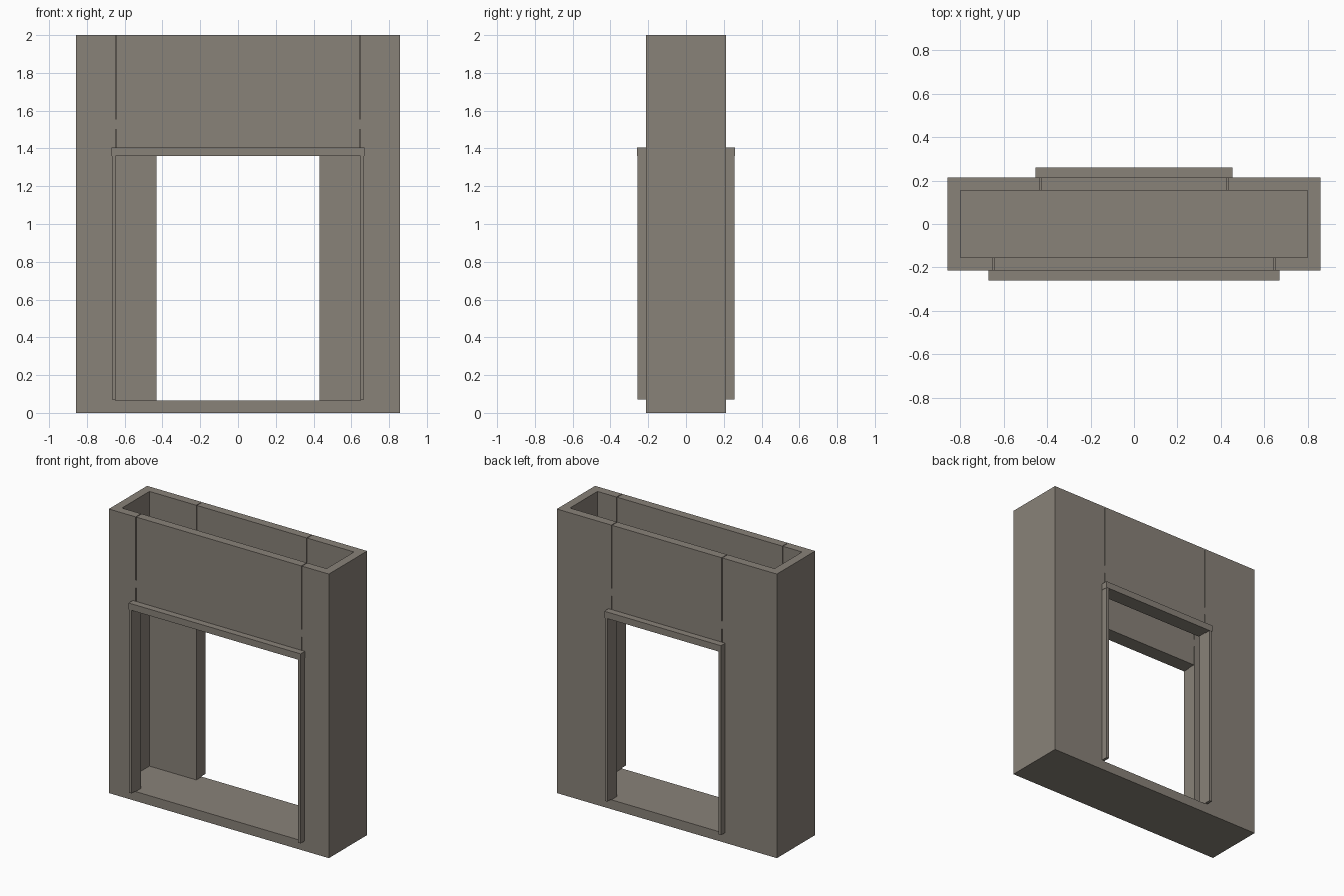
import bpy, bmesh

if "Cube" in bpy.data.objects:
    bpy.data.objects.remove(bpy.data.objects["Cube"])

stone = bpy.data.materials.new("warm grey stone")
stone.diffuse_color = (0.25, 0.223, 0.19, 1)
stone.use_nodes = True
stone.node_tree.nodes["Principled BSDF"].inputs["Base Color"].default_value = stone.diffuse_color

W, D, T = 0.857, 0.213, 0.06       # half width, half depth, wall thickness
FLOOR, TOP = 0.066, 2.0
OPEN_TOP, LINTEL_TOP = 1.36, 1.406
TRIM_Y, TRIM_W, SEAM = 0.26, 0.02, 0.005


def extrude(name, pts, z0, z1):
    """Closed prism from a plan outline."""
    bm = bmesh.new()
    face = bm.faces.new([bm.verts.new((x, y, z0)) for x, y in pts])
    top = bmesh.ops.extrude_face_region(bm, geom=[face])["geom"]
    for v in top:
        if isinstance(v, bmesh.types.BMVert):
            v.co.z = z1
    bmesh.ops.recalc_face_normals(bm, faces=bm.faces)
    mesh = bpy.data.meshes.new(name)
    bm.to_mesh(mesh)
    bm.free()
    mesh.materials.append(stone)
    ob = bpy.data.objects.new(name, mesh)
    bpy.context.collection.objects.link(ob)
    return ob


def box(name, x0, x1, y0, y1, z0, z1):
    return extrude(name, [(x0, y0), (x1, y0), (x1, y1), (x0, y1)], z0, z1)


# Floor slab
box("floor_slab", -W, W, -D, D, 0, FLOOR)

# C-shaped side walls; the front opening is wider than the back one
FRONT, BACK = 0.648, 0.432
for side, s in (("left", -1), ("right", 1)):
    plan = [(FRONT, -D), (W, -D), (W, D), (BACK, D),
            (BACK, D - T), (W - T, D - T), (W - T, T - D), (FRONT, T - D)]
    extrude(side + "_wall", [(s * x, y) for x, y in plan], FLOOR, TOP)

# Header panels with thin seams, plus raised trim around each opening
for face, half, f in (("front", FRONT, -1), ("back", BACK, 1)):
    h = half - SEAM
    box(face + "_header", -h, h, f * (D - T), f * D, OPEN_TOP, TOP)
    box(face + "_lintel_trim", -half - TRIM_W - 0.002, half + TRIM_W + 0.002,
        f * D, f * TRIM_Y, OPEN_TOP, LINTEL_TOP)
    for side, s in (("left", -1), ("right", 1)):
        # Short block that bridges the seam
        box(f"{face}_{side}_seam_bridge", s * h, s * half,
            f * (D - T), f * D, 1.50, 1.555)
        box(f"{face}_{side}_jamb_trim", s * half, s * (half + TRIM_W),
            f * D, f * (TRIM_Y - 0.002), 0.07, OPEN_TOP)
